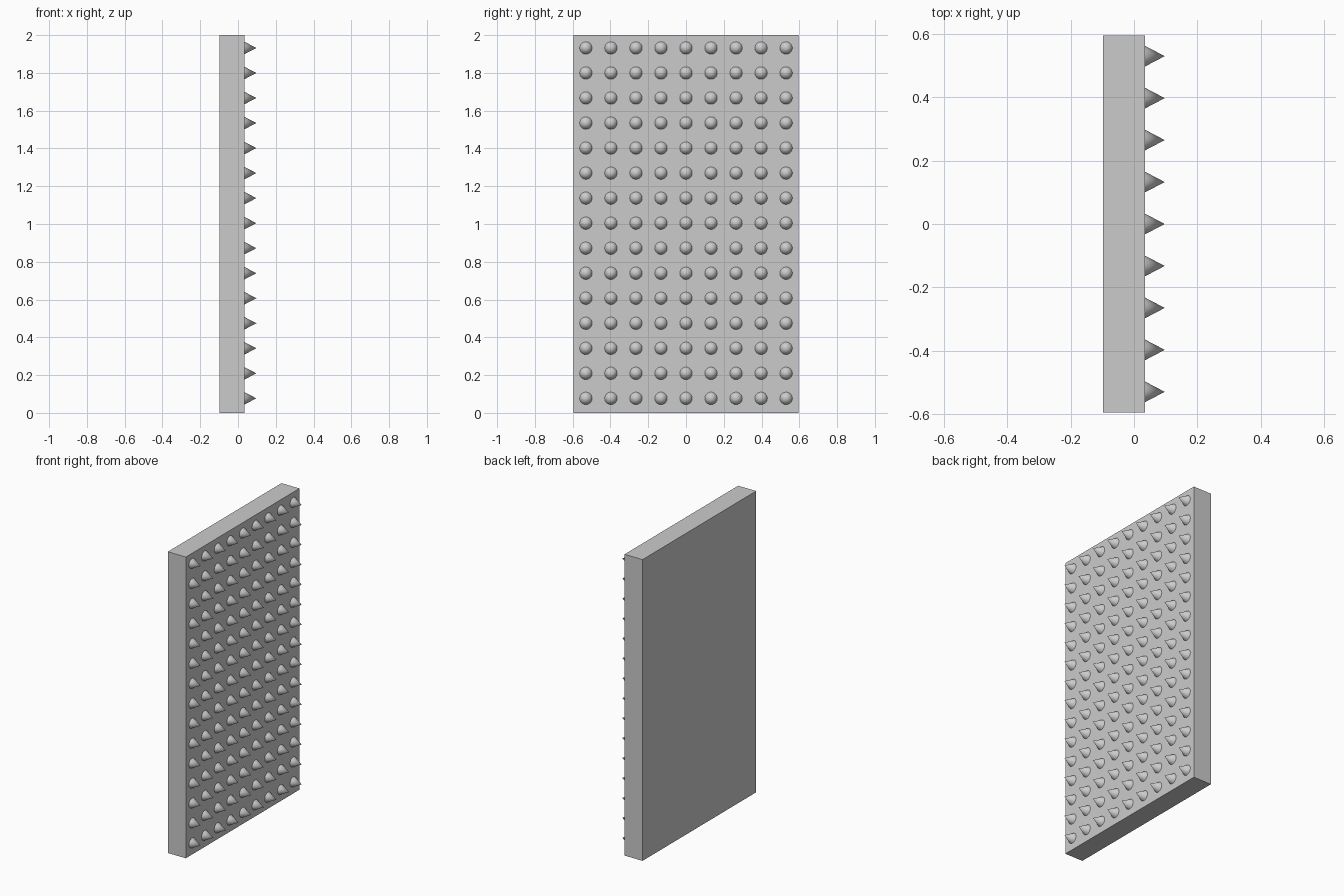
import bpy, bmesh, math
from mathutils import Matrix

if "Cube" in bpy.data.objects:
    bpy.data.objects.remove(bpy.data.objects["Cube"])

grey = bpy.data.materials.new("light grey")
grey.diffuse_color = (0.6, 0.6, 0.6, 1)
grey.use_nodes = True
grey.node_tree.nodes["Principled BSDF"].inputs["Base Color"].default_value = grey.diffuse_color

BACK, FACE, TIP = -0.098, 0.034, 0.097   # x of panel back, panel face, spike tips
HALF_Y, HEIGHT = 0.596, 2.0
PITCH, FIRST_Z = 0.1325, 0.077
COLS, ROWS = 9, 15
RADIUS = 0.033


def make_object(name, bm):
    mesh = bpy.data.meshes.new(name)
    bm.to_mesh(mesh)
    bm.free()
    mesh.materials.append(grey)
    obj = bpy.data.objects.new(name, mesh)
    bpy.context.collection.objects.link(obj)
    return obj


# Flat slab
bm = bmesh.new()
size = Matrix.Diagonal((FACE - BACK, 2 * HALF_Y, HEIGHT, 1))
bmesh.ops.create_cube(bm, size=1, matrix=Matrix.Translation(((FACE + BACK) / 2, 0, HEIGHT / 2)) @ size)
make_object("panel", bm)

# Grid of cone spikes pointing along +x, seated on the panel face
bm = bmesh.new()
turn = Matrix.Rotation(math.pi / 2, 4, 'Y')
length = TIP - FACE
for row in range(ROWS):
    for col in range(COLS):
        place = Matrix.Translation((FACE + length / 2, (col - (COLS - 1) / 2) * PITCH, FIRST_Z + row * PITCH))
        bmesh.ops.create_cone(bm, cap_ends=True, segments=32, radius1=RADIUS, radius2=0,
                              depth=length, matrix=place @ turn)
# Smooth cone sides, flat bases with a sharp rim
for f in bm.faces:
    f.smooth = len(f.verts) < 5
for e in bm.edges:
    e.smooth = not any(len(f.verts) > 4 for f in e.link_faces)
make_object("spikes", bm)
